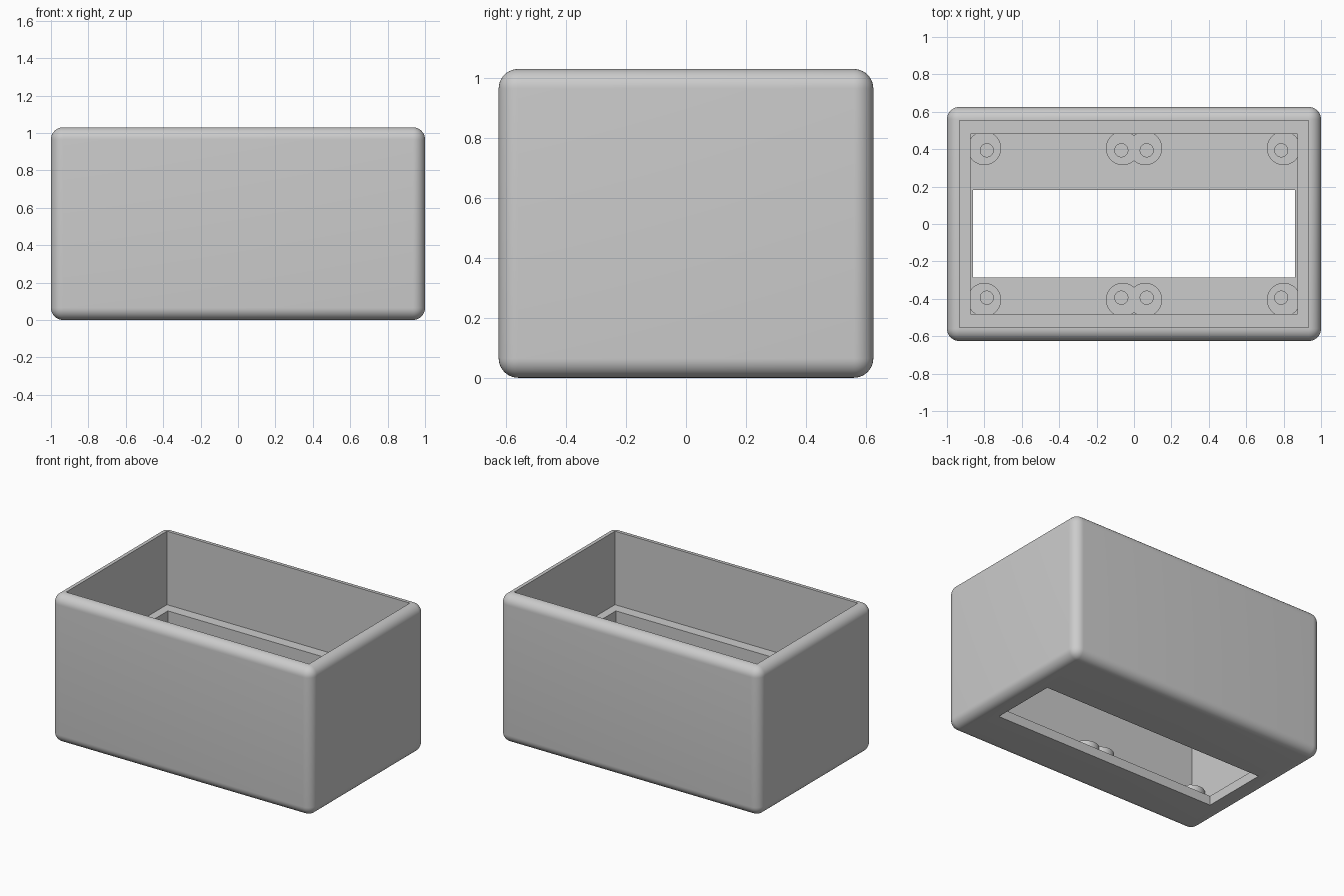
import bpy
from math import radians

if "Cube" in bpy.data.objects:
    bpy.data.objects.remove(bpy.data.objects["Cube"], do_unlink=True)

# Single light grey plastic
grey = bpy.data.materials.new("light_grey_plastic")
grey.use_nodes = True
colour = (0.6, 0.6, 0.6, 1)
grey.diffuse_color = colour
grey.node_tree.nodes["Principled BSDF"].inputs["Base Color"].default_value = colour

HEIGHT = 1.03
LEDGE = 0.52
FLOOR = 0.065
BOSS_TOP = 0.125


def block(name, half_x, y0, y1, z0, z1):
    """Box spanning +-half_x, y0..y1 and z0..z1."""
    bpy.ops.mesh.primitive_cube_add(size=1, location=(0, (y0 + y1) / 2, (z0 + z1) / 2))
    ob = bpy.context.object
    ob.name = name
    ob.scale = (2 * half_x, y1 - y0, z1 - z0)
    bpy.ops.object.transform_apply(location=True, rotation=False, scale=True)
    ob.data.materials.append(grey)
    return ob


def post(name, x, y, radius, z0, z1):
    """Upright cylinder from z0 to z1."""
    bpy.ops.mesh.primitive_cylinder_add(vertices=48, radius=radius, depth=z1 - z0,
                                        location=(x, y, (z0 + z1) / 2))
    ob = bpy.context.object
    ob.name = name
    ob.data.materials.append(grey)
    return ob


def apply(ob, mod):
    bpy.context.view_layer.objects.active = ob
    bpy.ops.object.modifier_apply(modifier=mod.name)


def combine(ob, tool, operation):
    """Boolean a helper into the part, then discard the helper."""
    mod = ob.modifiers.new(operation, 'BOOLEAN')
    mod.object = tool
    mod.operation = operation
    mod.solver = 'EXACT'
    apply(ob, mod)
    bpy.data.objects.remove(tool, do_unlink=True)


# Rounded outer shell
case = block("enclosure", 1, -0.625, 0.625, 0, HEIGHT)
bevel = case.modifiers.new("rounding", 'BEVEL')
bevel.width = 0.065
bevel.segments = 10
apply(case, bevel)

# Stepped cavity, then the off-centre window in the floor
combine(case, block("upper_cavity", 0.933, -0.553, 0.553, LEDGE, HEIGHT + 0.2), 'DIFFERENCE')
combine(case, block("lower_cavity", 0.875, -0.48, 0.48, FLOOR, LEDGE + 0.2), 'DIFFERENCE')
combine(case, block("floor_window", 0.86, -0.287, 0.183, -0.2, FLOOR + 0.2), 'DIFFERENCE')

# Screw bosses in the corners and in pairs at the middle
sides = [(sx, sy) for sx in (-1, 1) for sy in (-1, 1)]
for boss_x in (0.8, 0.06):
    for sx, sy in sides:
        combine(case, post("boss", sx * boss_x, sy * 0.405, 0.09, FLOOR - 0.03, BOSS_TOP), 'UNION')

# Blind screw holes
for hole_x in (0.787, 0.068):
    for sx, sy in sides:
        combine(case, post("hole", sx * hole_x, sy * 0.394, 0.035, FLOOR + 0.005, BOSS_TOP + 0.1), 'DIFFERENCE')

# Smooth rounding with crisp edges
bpy.ops.object.select_all(action='DESELECT')
case.select_set(True)
bpy.context.view_layer.objects.active = case
bpy.ops.object.shade_smooth_by_angle(angle=radians(30))
